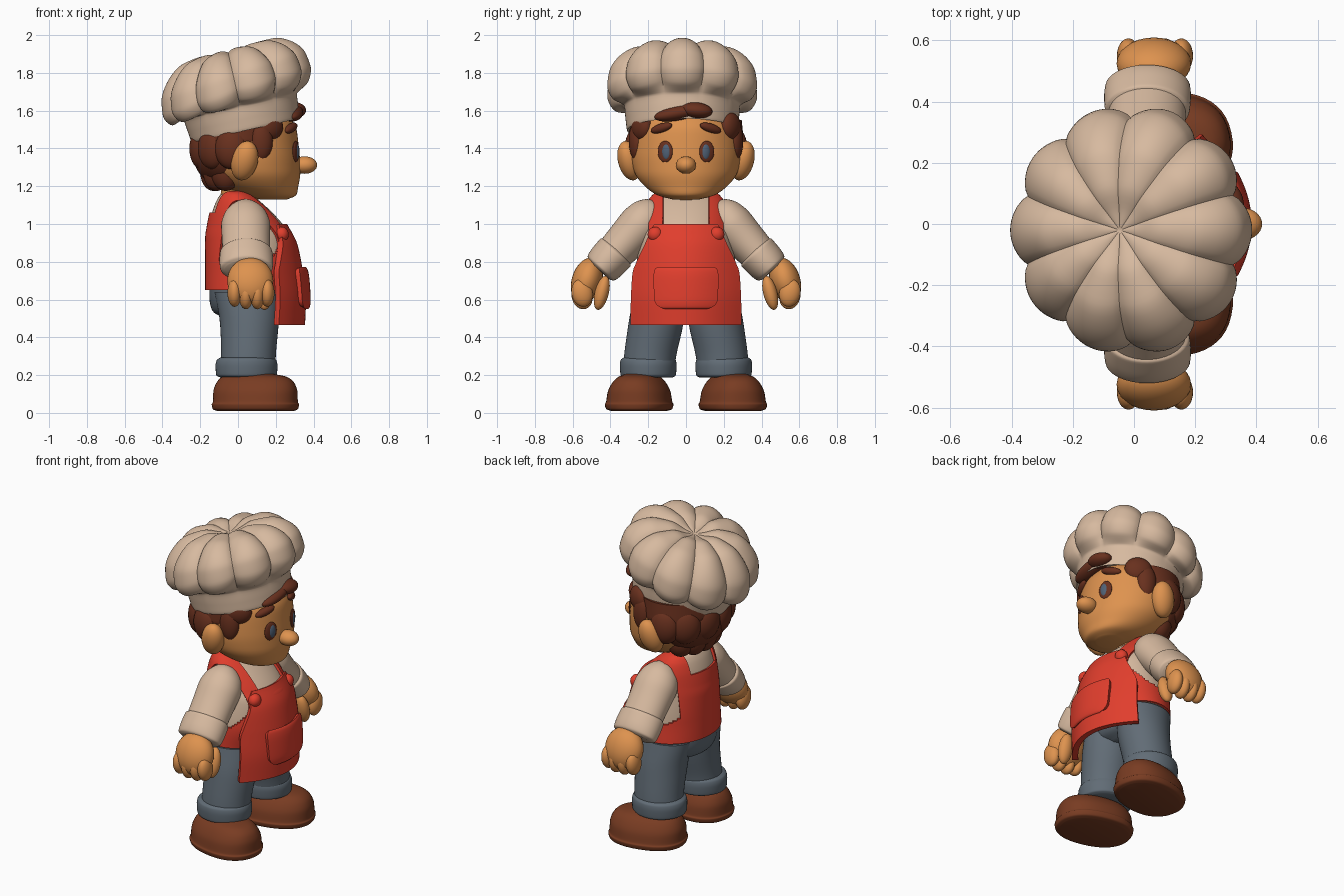
import bpy, bmesh
from math import sin, cos, pi, radians
from mathutils import Vector, Matrix, Euler

cube = bpy.data.objects.get("Cube")
if cube:
    bpy.data.objects.remove(cube, do_unlink=True)


def material(name, rgb):
    m = bpy.data.materials.new(name)
    m.use_nodes = True
    m.diffuse_color = (*rgb, 1)
    m.node_tree.nodes["Principled BSDF"].inputs["Base Color"].default_value = (*rgb, 1)
    return m


CREAM = material("cream cloth", (0.68, 0.49, 0.35))
RED = material("red apron", (0.75, 0.048, 0.026))
SKIN = material("tan skin", (0.73, 0.29, 0.078))
DENIM = material("slate trousers", (0.12, 0.15, 0.18))
HAIR = material("dark brown hair", (0.14, 0.03, 0.013))
LEATHER = material("brown leather", (0.19, 0.045, 0.016))
IRIS = material("blue grey iris", (0.08, 0.12, 0.18))


def finish(name, bm, mat):
    me = bpy.data.meshes.new(name)
    bm.to_mesh(me)
    bm.free()
    me.materials.append(mat)
    me.shade_smooth()
    me.set_sharp_from_angle(angle=radians(50))
    ob = bpy.data.objects.new(name, me)
    bpy.context.collection.objects.link(ob)
    return ob


def thicken(ob, amount, offset):
    mod = ob.modifiers.new("thickness", "SOLIDIFY")
    mod.thickness, mod.offset = amount, offset
    split = ob.modifiers.new("crisp rim", "EDGE_SPLIT")
    split.split_angle = radians(50)


def smooth(rows, steps=5):
    """Monotone cubic interpolation through rows of numbers."""
    cols = []
    for v in zip(*rows):
        d = [b - a for a, b in zip(v, v[1:])]
        m = [d[0]] + [2 * a * b / (a + b) if a * b > 0 else 0 for a, b in zip(d, d[1:])] + [d[-1]]
        col = []
        for i in range(len(d)):
            for k in range(steps):
                t = k / steps
                h = t * t * (3 - 2 * t)
                col.append(v[i] + d[i] * h + m[i] * t * (1 - t) ** 2 - m[i + 1] * t * t * (1 - t))
        cols.append(col + [v[-1]])
    return list(zip(*cols))


def skin_rings(bm, rings, cap=True):
    vs = [[bm.verts.new(p) for p in ring] for ring in rings]
    n = len(vs[0])
    for a, b in zip(vs, vs[1:]):
        for i in range(n):
            j = (i + 1) % n
            bm.faces.new((a[i], a[j], b[j], b[i]))
    if cap:
        bm.faces.new(vs[0][::-1])
        bm.faces.new(vs[-1])


def loft(name, rows, mat, matrix=Matrix(), seg=48, power=1.0, cut=None, slices=(), steps=5):
    """Rows are height, centre x, centre y, radius x, radius y."""
    def sp(v):
        return abs(v) ** power * (1 if v > 0 else -1)
    angles = [2 * pi * i / seg for i in range(seg)]
    rings = [[matrix @ Vector((cx + rx * sp(cos(a)), cy + ry * sp(sin(a)), z)) for a in angles]
             for z, cx, cy, rx, ry in smooth(rows, steps)]
    bm = bmesh.new()
    skin_rings(bm, rings, cap=cut is None)
    for y in slices:
        bmesh.ops.bisect_plane(bm, geom=bm.verts[:] + bm.edges[:] + bm.faces[:], dist=1e-5,
                               plane_co=(0, y, 0), plane_no=(0, 1, 0))
    if cut:
        gone = [f for f in bm.faces if cut(f.calc_center_median())]
        bmesh.ops.delete(bm, geom=gone, context="FACES")
    return finish(name, bm, mat)


def blob(name, loc, radii, mat, rot=(0, 0, 0)):
    bm = bmesh.new()
    m = Matrix.LocRotScale(Vector(loc), Euler(rot), Vector(radii))
    bmesh.ops.create_uvsphere(bm, u_segments=28, v_segments=18, radius=1, matrix=m)
    return finish(name, bm, mat)


def panel(name, rows, mat, thickness, cols=24):
    """Curved cloth sheet; rows are height, front x, half width."""
    bm = bmesh.new()
    grid = []
    for z, x, w in smooth(rows):
        ys = [w * (2 * i / cols - 1) for i in range(cols + 1)]
        grid.append([bm.verts.new((x - 1.6 * y * y, y, z)) for y in ys])
    for a, b in zip(grid, grid[1:]):
        for i in range(cols):
            bm.faces.new((a[i], a[i + 1], b[i + 1], b[i]))
    thicken(finish(name, bm, mat), thickness, -1)


# Hat: plain band and a domed crown of swollen lobes, tipped back and fuller in front
profile = [(.001, .02, 0), (.26, .02, 0), (.29, 0, 0), (.3, .06, 0), (.31, .13, .1), (.37, .14, .8), (.41, .21, 1),
           (.4, .29, 1), (.35, .37, .9), (.25, .43, .6), (.15, .438, .35), (.06, .41, .15), (.001, .395, 0)]
rings, lobes, seg = [], 10, 160
tilt = Matrix.Translation((.04, -.02, 1.495)) @ Matrix.Rotation(radians(-12.6), 4, "Y")
for r, z, w in smooth(profile):
    ring = []
    for i in range(seg):
        a = 2 * pi * i / seg
        dip = w * (1 - abs(cos(lobes * a / 2)) ** .75)
        rr = r * (1 - .105 * dip)
        zz = .27 + (z - .27) * (1 - .26 * dip) + .1 * rr * cos(a) * w
        ring.append(tilt @ Vector((rr * cos(a), rr * sin(a), zz)))
    rings.append(ring)
bm = bmesh.new()
skin_rings(bm, rings)
finish("chef_hat", bm, CREAM)

# Head and neck
loft("head", [(1.13, .19, 0, .07, .07), (1.15, .165, 0, .14, .145), (1.2, .112, 0, .207, .218), (1.28, .075, 0, .255, .275),
              (1.38, .055, 0, .27, .292), (1.5, .045, 0, .265, .285), (1.6, .03, 0, .22, .22)], SKIN, seg=64)
loft("neck", [(1.08, 0, 0, .11, .12), (1.17, .01, 0, .1, .11), (1.26, .03, 0, .12, .12)], SKIN)
blob("nose", (.353, 0, 1.312), (.066, .053, .046), SKIN)

# Hair
loft("hair_cap", [(1.41, 0, 0, .21, .28), (1.44, 0, 0, .24, .305), (1.55, .01, 0, .25, .295)], HAIR)
blob("hair_back", (-.06, 0, 1.38), (.18, .27, .19), HAIR)
for rx, ry, z, size, angles in ((.2, .265, 1.4, (.063, .09, .11), range(100, 261, 32)),
                                (.13, .17, 1.275, (.07, .08, .1), range(120, 241, 30))):
    for deg in angles:
        a = radians(deg)
        blob("hair_lock", (rx * cos(a), ry * sin(a), z), size, HAIR, (0, 0, a))
blob("fringe_sweep", (.285, -.035, 1.59), (.06, .135, .04), HAIR, (.2, 0, 0))
blob("fringe_curl", (.3, .055, 1.602), (.06, .085, .042), HAIR, (-.1, 0, 0))

# Shirt body, and an apron shell over it with armholes and a neck opening
torso = [(.65, .045, 0, .205, .265), (.78, .067, 0, .227, .262), (.92, .062, 0, .222, .243), (.99, .046, 0, .197, .23),
         (1.07, .019, 0, .153, .21), (1.13, -.003, 0, .107, .18), (1.155, -.012, 0, .08, .15), (1.165, -.015, 0, .06, .1)]
loft("shirt_body", torso, CREAM, seg=64)
NECK, STRAP = .118, .188


def opening(p):
    armhole = ((p.x - .035) / .19) ** 2 + ((p.z - .95) / .19) ** 2 < 1 and abs(p.y) > STRAP
    neck = abs(p.y) < NECK and p.z > (.985 if p.x > 0 else 1.06)
    return armhole or neck


thicken(loft("apron_body_and_straps", torso, RED, seg=192, cut=opening, steps=12,
             slices=(-STRAP, -NECK, NECK, STRAP)), .014, 1)
panel("apron_front", [(.465, .355, .295), (.6, .36, .292), (.74, .345, .283), (.8, .335, .262),
                      (.9, .312, .215), (.985, .268, .178), (1.0, .26, .165)], RED, .035)
panel("apron_pocket", [(.55, .372, .11), (.56, .38, .14), (.6, .385, .168), (.72, .377, .172),
                       (.76, .368, .165), (.772, .36, .15)], RED, .04)

# Hips
loft("trouser_hips", [(.5, .03, 0, .1, .12), (.54, .03, 0, .165, .22), (.62, .035, 0, .187, .262),
                      (.72, .04, 0, .19, .255)], DENIM)

# Paired parts
for s, side in ((1, "left_"), (-1, "right_")):
    # face
    blob(side + "ear", (.035, s * .3, 1.335), (.07, .06, .108), SKIN, (-s * .25, .25, 0))
    blob(side + "eye", (.306, s * .11, 1.383), (.012, .042, .057), HAIR, (0, 0, s * .36))
    blob(side + "iris", (.311, s * .105, 1.383), (.013, .025, .043), IRIS, (0, 0, s * .34))
    blob(side + "eyebrow", (.28, s * .13, 1.508), (.024, .064, .024), HAIR, (-s * .28, 0, s * .46))
    blob(side + "sideburn", (.125, s * .26, 1.44), (.06, .042, .105), HAIR, (0, 0, -s * .2))
    blob(side + "temple_lock", (.165, s * .235, 1.515), (.08, .046, .075), HAIR, (0, 0, -s * .5))
    blob(side + "apron_button", (.232, s * .163, .945), (.036, .04, .04), RED)

    # sleeve with rolled cuff, aligned to the arm
    start, end = Vector((.04, s * .2, 1.04)), Vector((.045, s * .455, .76))
    d = (end - start).normalized()
    ex = (Vector((1, 0, 0)) - d * d.x).normalized()
    arm = Matrix.Translation(start) @ Matrix((ex, d.cross(ex), d)).transposed().to_4x4()
    loft(side + "sleeve", [(-.08, 0, 0, .04, .04), (-.06, 0, 0, .07, .07), (0, 0, 0, .115, .105), (.07, 0, 0, .13, .115),
                           (.16, 0, 0, .127, .108), (.27, 0, 0, .125, .1)], CREAM, arm)
    loft(side + "sleeve_cuff", [(.245, 0, 0, .125, .095), (.26, 0, 0, .138, .108), (.32, 0, 0, .142, .106),
                                (.37, 0, 0, .138, .096), (.385, 0, 0, .115, .075)], CREAM, arm)

    # closed hand
    blob(side + "palm", (.065, s * .525, .7), (.122, .08, .125), SKIN, (s * .3, 0, 0))
    for x, z in ((-.018, .635), (.042, .622), (.102, .622), (.155, .635)):
        blob(side + "finger", (x, s * .55, z), (.038, .056, .074), SKIN, (-s * .2, 0, 0))
    blob(side + "thumb", (.14, s * .446, .635), (.044, .037, .092), SKIN, (s * .25, 0, 0))

    # leg, turned-up hem and shoe
    loft(side + "trouser_leg", [(.2, .05, s * .2, .145, .135), (.3, .055, s * .19, .145, .138),
                                (.47, .06, s * .16, .155, .145), (.64, .045, s * .14, .17, .13)], DENIM)
    loft(side + "trouser_hem", [(.188, .045, s * .2, .14, .13), (.2, .045, s * .2, .16, .146), (.25, .045, s * .2, .164, .15),
                                (.28, .045, s * .2, .157, .146), (.292, .045, s * .2, .14, .132)], DENIM)
    toe_out = Matrix.Translation((.092, s * .248, 0)) @ Matrix.Rotation(s * .22, 4, "Z")
    loft(side + "shoe", [(.01, 0, 0, .205, .14), (.02, 0, 0, .226, .168), (.045, 0, 0, .232, .176), (.056, 0, 0, .226, .17),
                         (.11, 0, 0, .224, .16), (.155, 0, 0, .21, .138), (.19, -.005, 0, .175, .105),
                         (.21, -.03, 0, .1, .06)], LEATHER, toe_out, power=.88)
